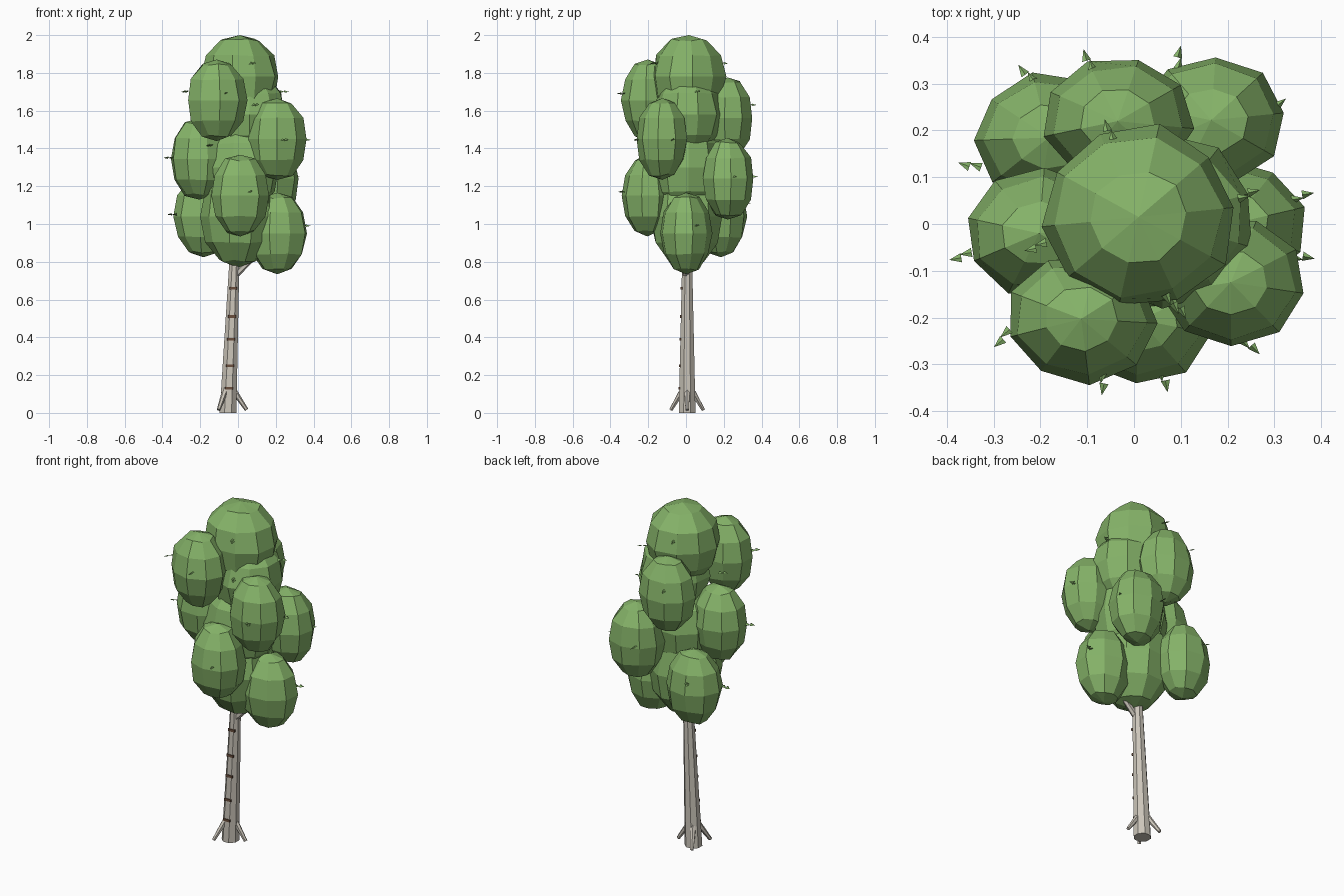
import bpy, bmesh, math, random
from mathutils import Vector, Matrix

if "Cube" in bpy.data.objects:
    bpy.data.objects.remove(bpy.data.objects["Cube"])

random.seed(4)


def material(name, rgb):
    m = bpy.data.materials.new(name)
    m.diffuse_color = (*rgb, 1)
    m.use_nodes = True
    m.node_tree.nodes["Principled BSDF"].inputs["Base Color"].default_value = m.diffuse_color
    return m


GREEN = material("leaf green", (0.235, 0.45, 0.14))
BARK = material("pale bark", (0.60, 0.56, 0.49))
BROWN = material("bark mark brown", (0.14, 0.075, 0.045))


def finish(bm, name, mat):
    me = bpy.data.meshes.new(name)
    bm.to_mesh(me)
    bm.free()
    me.materials.append(mat)
    ob = bpy.data.objects.new(name, me)
    bpy.context.collection.objects.link(ob)
    return ob


def blob(name, centre, radii, segments):
    """Low-poly leaf clump with slightly uneven sides."""
    bm = bmesh.new()
    bmesh.ops.create_uvsphere(bm, u_segments=segments, v_segments=6, radius=1)
    turn = Matrix.Rotation(random.uniform(0, math.tau), 3, 'Z')
    for v in bm.verts:
        p = turn @ v.co
        if abs(p.z) < 0.99:
            p *= random.uniform(0.98, 1.05)
        v.co = Vector(centre) + Vector(a * b for a, b in zip(p, radii))
    finish(bm, name, GREEN)


def limb(name, a, b, r1, r2, sides=6):
    """Tapered stick between two points."""
    a, b = Vector(a), Vector(b)
    d = b - a
    bm = bmesh.new()
    bmesh.ops.create_cone(
        bm, cap_ends=True, segments=sides, radius1=r1, radius2=r2, depth=d.length,
        matrix=Matrix.Translation((a + b) / 2) @ d.to_track_quat('Z', 'Y').to_matrix().to_4x4())
    finish(bm, name, BARK)


TRUNK_Y = 0.006


def trunk_x(z):
    return -0.053 + 0.042 * z


def trunk_r(z):
    return 0.048 - 0.024 * z


# leaning trunk with a level foot
H = 1.6
bm = bmesh.new()
bmesh.ops.create_cone(bm, cap_ends=True, segments=8, radius1=trunk_r(0), radius2=trunk_r(H), depth=H,
                      matrix=Matrix.Translation((0, 0, H / 2)) @ Matrix.Rotation(math.pi / 8, 4, 'Z'))
for v in bm.verts:
    v.co.x += trunk_x(v.co.z)
    v.co.y += TRUNK_Y
finish(bm, "trunk", BARK)

# three splayed roots
for i in range(3):
    a = math.tau * i / 3
    c, s = math.cos(a), math.sin(a)
    limb(f"root_{i + 1}", (trunk_x(0) + 0.025 * c, TRUNK_Y + 0.025 * s, 0.125),
         (trunk_x(0) + 0.099 * c, TRUNK_Y + 0.099 * s, 0.016), 0.017, 0.01)

# dark bark marks on the front
for i, z in enumerate((0.13, 0.25, 0.39, 0.51, 0.66)):
    bm = bmesh.new()
    bmesh.ops.create_cube(bm, size=1, matrix=Matrix.Translation(
        (trunk_x(z), TRUNK_Y - 0.924 * trunk_r(z), z)) @ Matrix.Diagonal((0.042, 0.009, 0.014, 1)))
    finish(bm, f"bark_mark_{i + 1}", BROWN)

# outer leaf clumps spiralling up, each carried by a branch
CLUMPS = [(0.208, 0.0, 0.95), (-0.182, 0.185, 1.04), (0.012, -0.205, 1.15), (0.165, 0.222, 1.24),
          (-0.203, -0.02, 1.345), (0.207, -0.125, 1.45), (-0.035, 0.22, 1.56), (-0.113, -0.203, 1.655)]
for i, c in enumerate(CLUMPS):
    blob(f"leaf_clump_{i + 1}", c, (0.157, 0.136, 0.216), 9)
    z = c[2] - 0.23
    limb(f"branch_{i + 1}", (trunk_x(z), 0, z), c, 0.018, 0.01)

# inner crown along the trunk line and the broad top cap
CORES = [(0.0, 0, 1.04, 0.2, 0.27), (0.02, 0, 1.3, 0.2, 0.25),
         (0.062, 0.01, 1.58, 0.192, 0.22), (0.01, 0.015, 1.78, 0.205, 0.22)]
for i, (x, y, z, r, h) in enumerate(CORES):
    blob(f"crown_core_{i + 1}", (x, y, z), (r, r * 0.95, h), 10)

# small leaf sprigs: two pointed blades in a row, facing outward
SPRIGS = [(-0.29, -0.25, 1.70), (-0.07, -0.35, 1.69), (0.255, -0.27, 1.445), (0.37, -0.075, 1.445),
          (-0.38, -0.07, 1.35), (0.065, -0.345, 1.17), (0.37, 0.06, 0.99), (-0.36, 0.13, 1.05),
          (-0.235, 0.33, 1.11), (-0.10, 0.36, 1.63), (0.10, 0.365, 1.25), (0.315, 0.255, 1.25),
          (0.255, 0.065, 1.70), (0.11, 0.25, 1.415), (0.085, -0.18, 1.85), (-0.055, 0.21, 1.85),
          (-0.22, -0.05, 1.62), (-0.16, -0.16, 1.415), (0.10, -0.19, 1.63)]
for i, p in enumerate(SPRIGS):
    out = Vector((p[0], p[1], 0)).normalized()
    side = Vector((-out.y, out.x, 0))
    up = Vector((0, 0, 0.005))
    bm = bmesh.new()
    for along, across in ((-0.034, -0.003), (-0.01, 0.004)):
        base = Vector(p) + out * along + side * across
        tip, l, r = base + out * 0.026, base + side * 0.01, base - side * 0.01
        vs = [bm.verts.new(q) for q in (l + up, r - up, tip, base + up * 1.5)]
        for f in ((0, 1, 2), (0, 2, 3), (3, 2, 1), (0, 3, 1)):
            bm.faces.new([vs[k] for k in f])
    bmesh.ops.recalc_face_normals(bm, faces=bm.faces)
    finish(bm, f"leaf_sprig_{i + 1}", GREEN)
